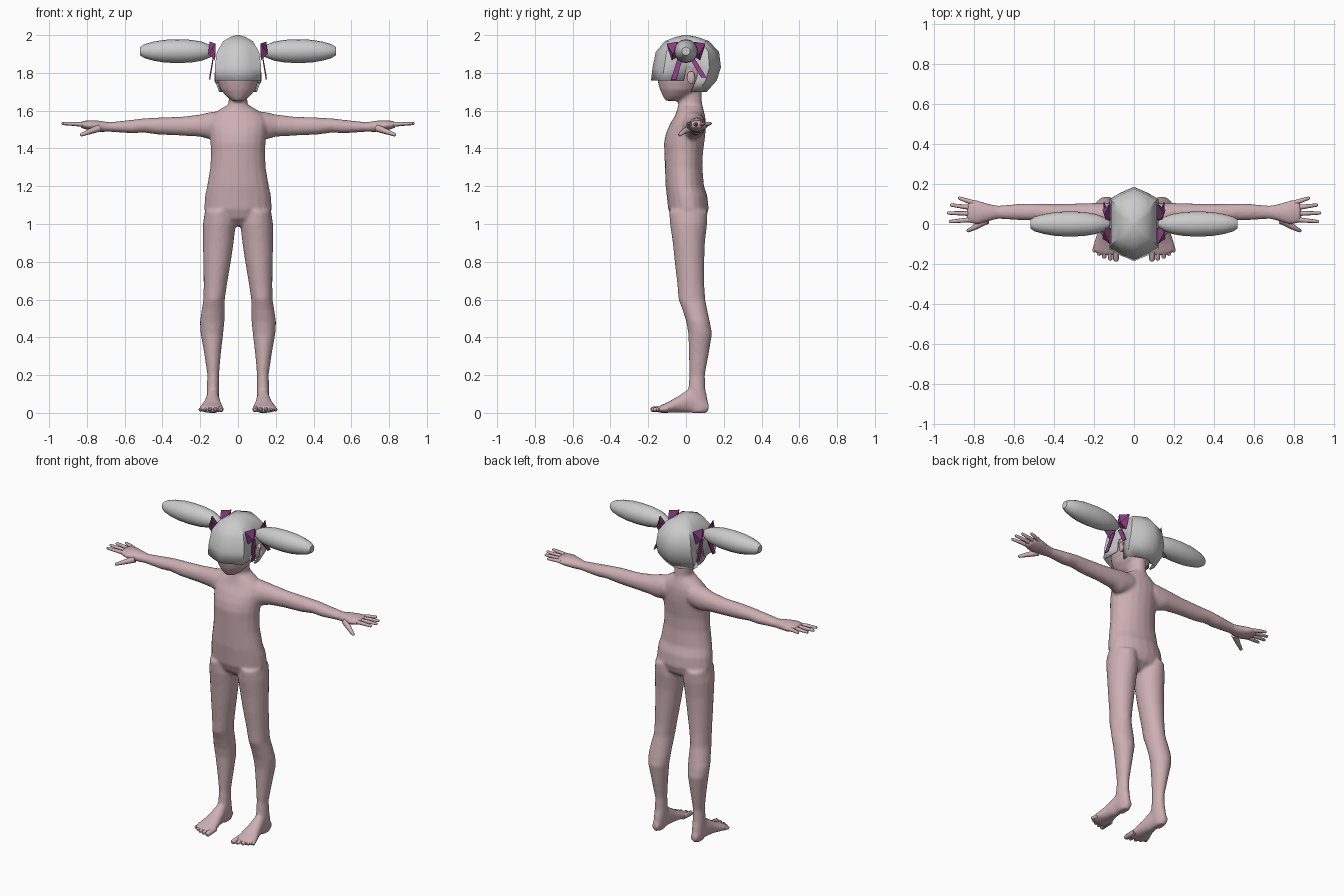
import bpy
import bmesh
from math import cos, sin, pi
from mathutils import Vector

cube = bpy.data.objects.get("Cube")
if cube:
    bpy.data.objects.remove(cube, do_unlink=True)


def make_material(name, rgb):
    mat = bpy.data.materials.new(name)
    mat.use_nodes = True
    mat.diffuse_color = (*rgb, 1)
    mat.node_tree.nodes["Principled BSDF"].inputs["Base Color"].default_value = (*rgb, 1)
    return mat


skin = make_material("soft pink skin", (0.61, 0.43, 0.45))
grey = make_material("pale grey hair", (0.6, 0.6, 0.6))
purple = make_material("purple ribbon", (0.26, 0.05, 0.23))


def finish(name, bm, mat, angle=0.8):
    """Turn a bmesh into a shaded object."""
    bmesh.ops.recalc_face_normals(bm, faces=bm.faces)
    mesh = bpy.data.meshes.new(name)
    bm.to_mesh(mesh)
    bm.free()
    mesh.materials.append(mat)
    obj = bpy.data.objects.new(name, mesh)
    bpy.context.collection.objects.link(obj)
    bpy.ops.object.select_all(action="DESELECT")
    obj.select_set(True)
    bpy.context.view_layer.objects.active = obj
    bpy.ops.object.shade_smooth_by_angle(angle=angle)
    return obj


def bridge(bm, rings, caps=True):
    """Skin a list of vertex rings."""
    n = len(rings[0])
    for a, b in zip(rings, rings[1:]):
        for i in range(n):
            j = (i + 1) % n
            bm.faces.new((a[i], a[j], b[j], b[i]))
    if caps:
        bm.faces.new(rings[0])
        bm.faces.new(rings[-1])


def loft(bm, axis, sections, side=1, n=20):
    """Oval sections, each given as a station and the bounds of its two other axes."""
    rings = []
    for t, a0, a1, b0, b1 in sections:
        ring = []
        for i in range(n):
            ang = 2 * pi * i / n
            a = (a0 + a1) / 2 + (a1 - a0) / 2 * cos(ang)
            b = (b0 + b1) / 2 + (b1 - b0) / 2 * sin(ang)
            x, y, z = {"x": (t, a, b), "y": (a, t, b), "z": (a, b, t)}[axis]
            ring.append(bm.verts.new((x * side, y, z)))
        rings.append(ring)
    bridge(bm, rings)


def tube(bm, points, radii, side, n=8):
    """Round digit along a path with a blunt tip."""
    pts = [Vector((p[0] * side, p[1], p[2])) for p in points]
    way = (pts[-1] - pts[0]).normalized()
    u = way.cross(Vector((0, 0, 1))).normalized()
    v = way.cross(u)
    pts.append(pts[-1] + way * radii[-1] * 0.6)
    rings = [[bm.verts.new(p + (u * cos(2 * pi * i / n) + v * sin(2 * pi * i / n)) * r)
              for i in range(n)] for p, r in zip(pts, [*radii, radii[-1] * 0.5])]
    bridge(bm, rings)


def hull(bm, points, side):
    verts = [bm.verts.new((x * side, y, z)) for x, y, z in points]
    bmesh.ops.convex_hull(bm, input=verts)


# Body: torso, neck, head, then mirrored limbs
torso = [(0.99, .06, -.03, .05), (1.03, .15, -.075, .105), (1.08, .18, -.095, .12),
         (1.15, .175, -.102, .113), (1.2, .164, -.108, .095), (1.3, .147, -.112, .087),
         (1.38, .143, -.115, .09), (1.43, .146, -.117, .097), (1.48, .15, -.107, .103),
         (1.53, .155, -.085, .105), (1.57, .145, -.06, .102), (1.605, .1, -.047, .093),
         (1.63, .055, -.042, .087)]
neck = [(1.58, .06, -.045, .09), (1.64, .05, -.04, .085), (1.75, .048, -.03, .08)]
head = [(1.652, .03, -.108, -.04), (1.675, .062, -.122, .02), (1.71, .092, -.138, .07),
        (1.76, .11, -.152, .11), (1.85, .113, -.15, .14), (1.92, .09, -.12, .12),
        (1.96, .045, -.06, .06)]
leg = [(1.07, .03, .175, -.09, .115), (1, .012, .186, -.085, .112), (.9, .023, .186, -.07, .1),
       (.8, .038, .184, -.06, .097), (.68, .058, .182, -.046, .097), (.6, .07, .183, -.04, .102),
       (.55, .07, .192, -.02, .112), (.48, .072, .202, .002, .127), (.42, .078, .198, .012, .138),
       (.32, .09, .18, .015, .122), (.2, .101, .162, .018, .1), (.13, .099, .166, .012, .102),
       (.07, .1, .166, 0, .115), (.02, .105, .166, .02, .12), (0, .11, .16, .03, .11)]
foot = [(.12, .115, .155, .01, .05), (.08, .105, .165, 0, .1), (.02, .099, .169, 0, .13),
        (-.04, .09, .182, .002, .09), (-.1, .078, .203, 0, .055), (-.135, .076, .205, 0, .04),
        (-.155, .088, .175, .004, .03)]
arm = [(.08, -.03, .1, 1.46, 1.6), (.15, -.02, .105, 1.448, 1.592), (.2, 0, .105, 1.462, 1.58),
       (.3, .013, .102, 1.468, 1.568), (.42, .013, .1, 1.473, 1.564), (.5, .018, .102, 1.484, 1.559),
       (.56, .018, .102, 1.48, 1.552), (.68, .026, .092, 1.488, 1.539), (.73, .012, .102, 1.487, 1.547),
       (.78, -.003, .118, 1.493, 1.55), (.82, .002, .118, 1.505, 1.546), (.835, .015, .1, 1.51, 1.54)]

bm = bmesh.new()
for rows in (torso, neck, head):
    loft(bm, "z", [(z, -w, w, y0, y1) for z, w, y0, y1 in rows])
for side in (1, -1):
    loft(bm, "z", leg, side)
    loft(bm, "y", foot, side)
    loft(bm, "x", arm, side)
body = finish("body", bm, skin)

# Fuse the overlapping body forms into one soft surface
remesh = body.modifiers.new("fuse", "REMESH")
remesh.mode = "VOXEL"
remesh.voxel_size = 0.009
remesh.use_smooth_shade = True
soften = body.modifiers.new("soften", "SMOOTH")
soften.factor = 0.5
soften.iterations = 5
for modifier in ("fuse", "soften"):
    bpy.ops.object.modifier_apply(modifier=modifier)

# Cap of hair: rounded hexagonal rings, open at the ears, longer at the back
half = [(0, -1), (.55, -.84), (1, -.66), (1, 0), (1, .36), (1, .66), (.55, .84), (0, 1)]
outline = half + [(-x, y) for x, y in half[-2:0:-1]]
cap_rows = [(2, .008, -.01, .01), (1.99, .04, -.055, .06), (1.968, .078, -.112, .122),
            (1.91, .112, -.16, .175), (1.83, .123, -.177, .185), (1.76, .123, -.185, .163),
            (1.7, .1, -.15, .11)]
bm = bmesh.new()
rings = [[bm.verts.new((x * w, (y0 + y1) / 2 + y * (y1 - y0) / 2, z)) for x, y in outline]
         for z, w, y0, y1 in cap_rows]
bridge(bm, rings, caps=False)
bm.faces.new(rings[0])
openings = []
for face in bm.faces:
    c = face.calc_center_median()
    ear_gap = c.z < 1.82 and abs(c.x) > .1 and -.02 < c.y < .055
    below_fringe = c.z < 1.75 and c.y < .045
    if ear_gap or below_fringe:
        openings.append(face)
bmesh.ops.delete(bm, geom=openings, context="FACES")
cap = finish("hair_cap", bm, grey)
shell = cap.modifiers.new("thickness", "SOLIDIFY")
shell.thickness = 0.01
shell.offset = -1

fingers = [(.105, .875, .13), (.08, .915, .095), (.052, .93, .055), (.023, .92, .012)]
toes = [(.093, .09, -.178, .017), (.122, .119, -.176, .013), (.146, .149, -.166, .013),
        (.168, .175, -.152, .012), (.187, .199, -.135, .012)]
bunch = [(.12, .012), (.145, .032), (.19, .05), (.25, .06), (.32, .063),
         (.39, .06), (.45, .05), (.495, .037), (.518, .022)]

for side, label in ((1, "left"), (-1, "right")):
    # Fingers and thumb
    bm = bmesh.new()
    for root, tip_x, tip_y in fingers:
        mid = ((.8 + tip_x) / 2, (root + tip_y) / 2, 1.53)
        tube(bm, [(.8, root, 1.525), mid, (tip_x, tip_y, 1.532)], [.013, .011, .008], side)
    tube(bm, [(.735, .02, 1.508), (.79, -.013, 1.488), (.83, -.034, 1.472)],
         [.02, .014, .009], side)
    finish(label + "_fingers", bm, skin)

    # Toes
    bm = bmesh.new()
    for root, tip_x, tip_y, r in toes:
        tube(bm, [(root, -.1, .022), (tip_x, tip_y, .018)], [r, r * .85], side)
    finish(label + "_toes", bm, skin)

    # Ear
    bm = bmesh.new()
    loft(bm, "x", [(.095, .01, .04, 1.75, 1.79), (.118, .005, .05, 1.742, 1.81),
                   (.124, .015, .045, 1.755, 1.802)], side, 10)
    finish(label + "_ear", bm, skin)

    # Bunch of hair
    bm = bmesh.new()
    loft(bm, "x", [(x, -r, r, 1.915 - r, 1.915 + r) for x, r in bunch], side, 16)
    finish(label + "_hair_bunch", bm, grey)

    # Ribbon: two bow wings and two hanging strips
    bm = bmesh.new()
    for s, end_y, end_z in ((-1, -.065, 1.765), (1, .095, 1.775)):
        hull(bm, [(.118, s * .02, 1.9), (.14, s * .02, 1.925), (.118, s * .103, 1.955),
                  (.15, s * .045, 1.965), (.122, s * .075, 1.868), (.158, s * .07, 1.9)], side)
        hull(bm, [(x + dx, y + dy, z) for dx in (0, .006) for dy in (-.014, .014)
                  for x, y, z in ((.128, s * .03, 1.88), (.147, end_y, end_z))], side)
    finish(label + "_ribbon", bm, purple, 0.3)
